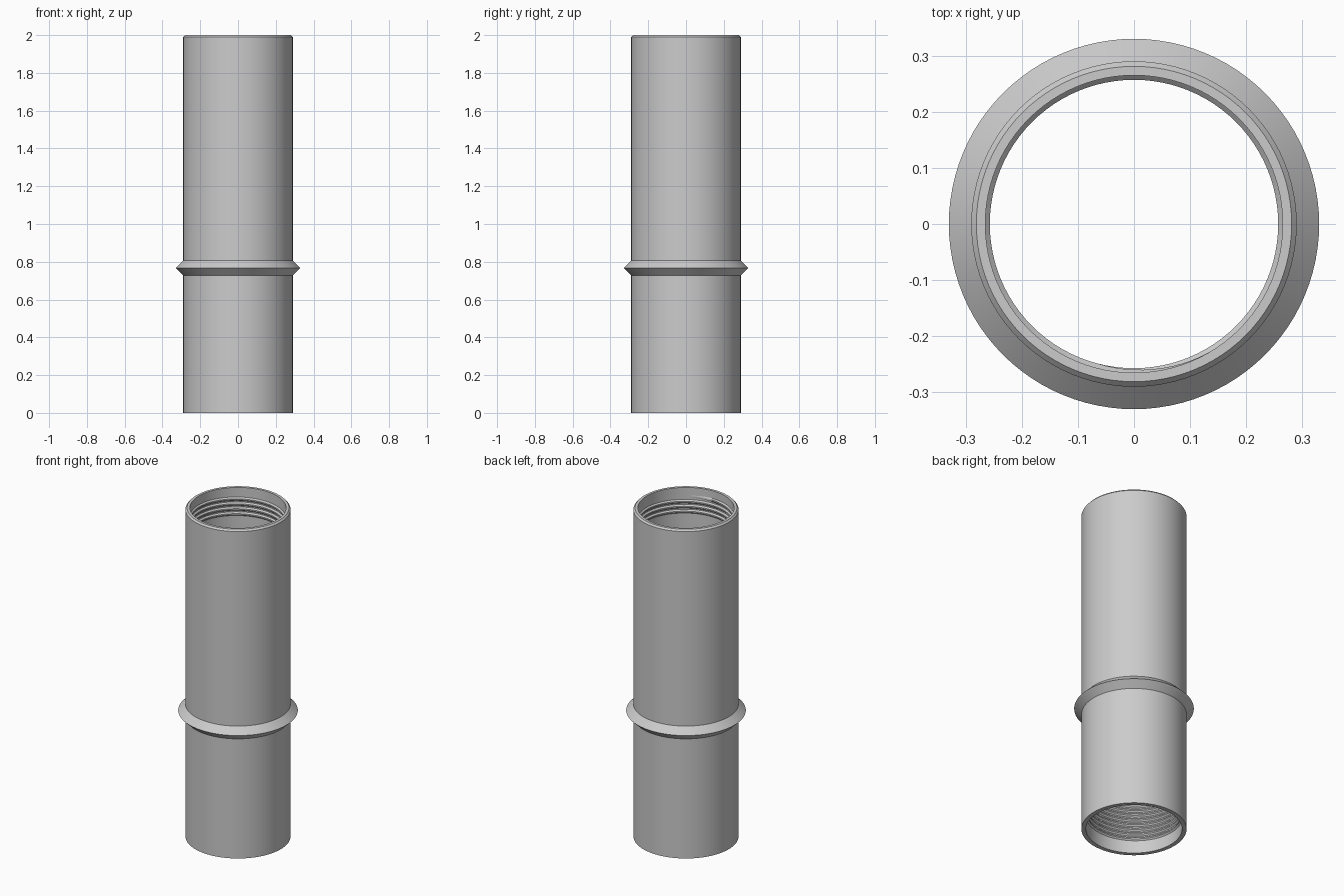
import bpy, math

if "Cube" in bpy.data.objects:
    bpy.data.objects.remove(bpy.data.objects["Cube"])

SEG = 96
OUT, BORE, CREST = 0.29, 0.265, 0.257

steel = bpy.data.materials.new("grey_metal")
steel.diffuse_color = (0.6, 0.6, 0.6, 1)
steel.use_nodes = True
steel.node_tree.nodes["Principled BSDF"].inputs["Base Color"].default_value = steel.diffuse_color


def finish(name, verts, faces):
    mesh = bpy.data.meshes.new(name)
    mesh.from_pydata(verts, [], faces)
    mesh.materials.append(steel)
    obj = bpy.data.objects.new(name, mesh)
    bpy.context.collection.objects.link(obj)
    bpy.ops.object.select_all(action='DESELECT')
    obj.select_set(True)
    bpy.context.view_layer.objects.active = obj
    bpy.ops.object.mode_set(mode='EDIT')
    bpy.ops.mesh.select_all(action='SELECT')
    bpy.ops.mesh.normals_make_consistent(inside=False)
    bpy.ops.object.mode_set(mode='OBJECT')
    bpy.ops.object.shade_smooth_by_angle(angle=math.radians(25))
    return obj


def lathe(name, profile):
    """Revolve a closed (radius, height) profile about z."""
    n = len(profile)
    verts = [(r * math.cos(2 * math.pi * s / SEG), r * math.sin(2 * math.pi * s / SEG), z)
             for s in range(SEG) for r, z in profile]
    faces = [(s * n + i, s * n + (i + 1) % n,
              (s + 1) % SEG * n + (i + 1) % n, (s + 1) % SEG * n + i)
             for s in range(SEG) for i in range(n)]
    return finish(name, verts, faces)


def thread(name, z0, z1, pitch):
    """Helical ridge standing inwards from the bore, tapered at both ends."""
    steps = round((z1 - z0) / pitch * SEG)
    verts, faces = [], []
    for s in range(steps + 1):
        a = 2 * math.pi * s / SEG
        z = z0 + pitch * s / SEG
        fade = min(1, s / 12, (steps - s) / 12)
        crest = BORE - (BORE - CREST) * max(fade, 0.02)
        section = [(BORE + 0.002, -0.45), (crest, -0.12), (crest, 0.12), (BORE + 0.002, 0.45)]
        verts += [(r * math.cos(a), r * math.sin(a), z + h * pitch) for r, h in section]
    for s in range(steps):
        for i in range(4):
            j = (i + 1) % 4
            faces.append((s * 4 + i, s * 4 + j, s * 4 + 4 + j, s * 4 + 4 + i))
    faces += [(3, 2, 1, 0), tuple(steps * 4 + i for i in range(4))]
    return finish(name, verts, faces)


# Tube with chamfered top edge and the pointed collar
lathe("tube_with_collar", [
    (BORE, 0), (OUT, 0), (OUT, 0.728), (0.33, 0.767), (OUT, 0.806),
    (OUT, 1.99), (0.281, 2.0), (BORE, 2.0)])

# Internal threads at both ends
thread("top_thread", 1.83, 1.945, 0.03)
thread("bottom_thread", 0.07, 0.40, 0.03)
